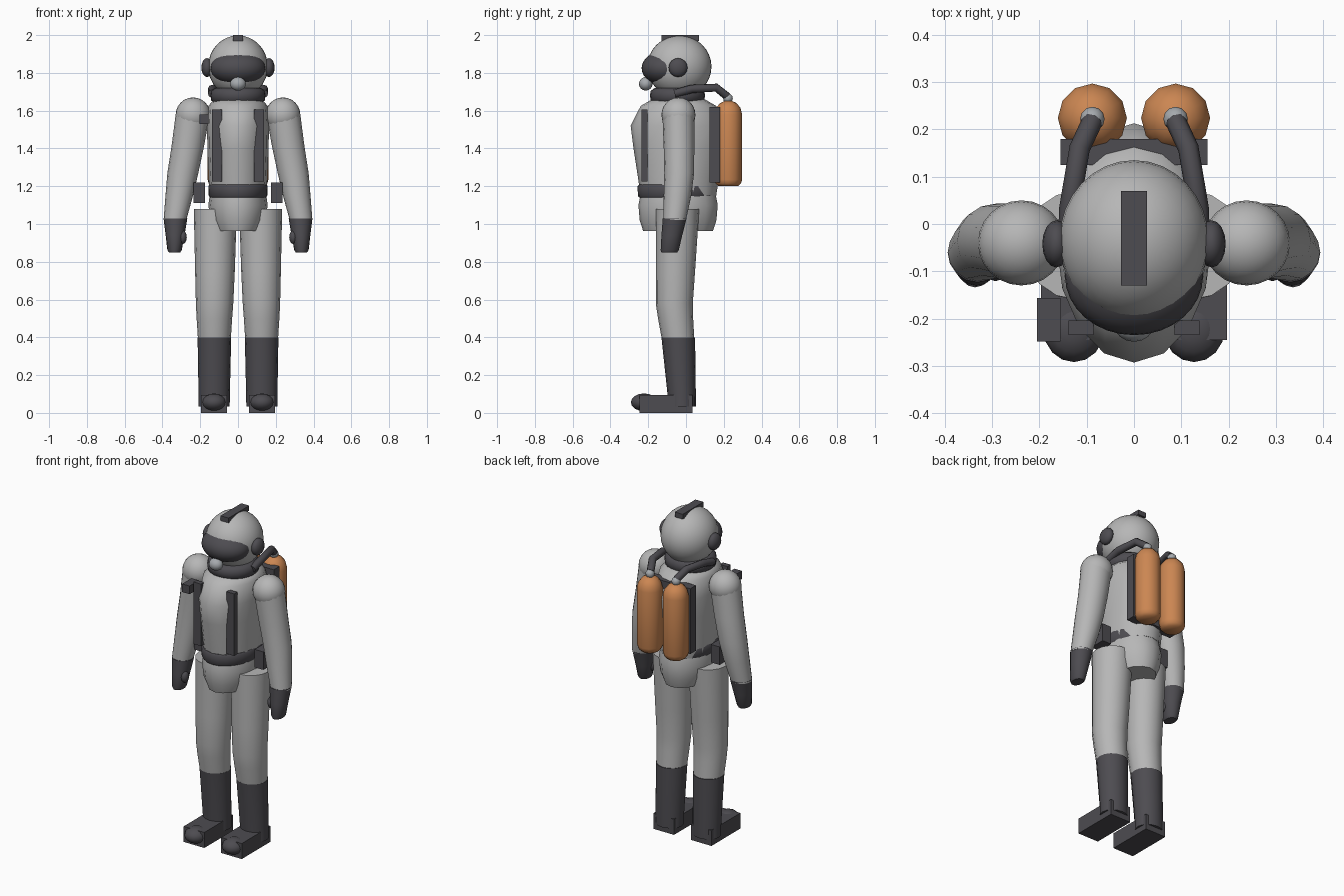
import bpy, bmesh
from math import sin, cos, pi, radians
from mathutils import Vector

if "Cube" in bpy.data.objects:
    bpy.data.objects.remove(bpy.data.objects["Cube"], do_unlink=True)


def material(name, rgb):
    m = bpy.data.materials.new(name)
    m.use_nodes = True
    m.diffuse_color = (*rgb, 1)
    m.node_tree.nodes["Principled BSDF"].inputs["Base Color"].default_value = (*rgb, 1)
    return m


SUIT = material("suit_grey", (0.47, 0.47, 0.47))
DARK = material("dark_rubber", (0.075, 0.072, 0.082))
TANK = material("tank_orange", (0.6, 0.24, 0.085))
METAL = material("metal_grey", (0.38, 0.4, 0.42))


def finish(bm, name, mat, smooth=True):
    bmesh.ops.recalc_face_normals(bm, faces=bm.faces)
    me = bpy.data.meshes.new(name)
    bm.to_mesh(me)
    bm.free()
    me.materials.append(mat)
    ob = bpy.data.objects.new(name, me)
    bpy.context.collection.objects.link(ob)
    if smooth:
        bpy.ops.object.select_all(action='DESELECT')
        bpy.context.view_layer.objects.active = ob
        ob.select_set(True)
        bpy.ops.object.shade_smooth_by_angle(angle=radians(50))
    return ob


def box(name, mat, low, high):
    bm = bmesh.new()
    bmesh.ops.create_cube(bm, size=1)
    low, high = Vector(low), Vector(high)
    for v in bm.verts:
        v.co = (low + high) / 2 + v.co * (high - low)
    return finish(bm, name, mat, False)


def ball(name, mat, centre, radii, seg=24):
    bm = bmesh.new()
    bmesh.ops.create_uvsphere(bm, u_segments=seg, v_segments=seg // 2, radius=1)
    for v in bm.verts:
        v.co = Vector(centre) + v.co * Vector(radii)
    return finish(bm, name, mat)


def loft(name, mat, rings, seg=16):
    """Skin level elliptical rings given as (x, y, z, x radius, y radius)."""
    bm = bmesh.new()
    loops = []
    for x, y, z, rx, ry in rings:
        loops.append([bm.verts.new((x + rx * cos(2 * pi * i / seg),
                                    y + ry * sin(2 * pi * i / seg), z)) for i in range(seg)])
    for a, b in zip(loops, loops[1:]):
        for i in range(seg):
            j = (i + 1) % seg
            bm.faces.new((a[i], a[j], b[j], b[i]))
    bm.faces.new(loops[0])
    bm.faces.new(loops[-1])
    return finish(bm, name, mat)


def hose(name, mat, points, radius):
    cu = bpy.data.curves.new(name, 'CURVE')
    cu.dimensions = '3D'
    cu.bevel_depth = radius
    cu.bevel_resolution = 2
    cu.use_fill_caps = True
    sp = cu.splines.new('POLY')
    sp.points.add(len(points) - 1)
    for p, co in zip(sp.points, points):
        p.co = (*co, 1)
    cu.materials.append(mat)
    ob = bpy.data.objects.new(name, cu)
    bpy.context.collection.objects.link(ob)


# Helmet
ball("helmet", SUIT, (0, -0.035, 1.833), (0.158, 0.17, 0.165), 32)
ball("visor", DARK, (0, -0.11, 1.825), (0.146, 0.125, 0.092), 32)
ball("mouth_valve", METAL, (0, -0.213, 1.742), (0.042, 0.036, 0.036), 16)
box("helmet_crest", DARK, (-0.027, -0.13, 1.97), (0.027, 0.07, 2.0))

# Collar, torso, belt and hips
loft("collar", DARK, [(0, -0.045, z, rx, ry) for z, rx, ry in (
    (1.64, 0.125, 0.125), (1.655, 0.142, 0.142), (1.68, 0.146, 0.146),
    (1.705, 0.142, 0.142), (1.72, 0.12, 0.12))], 24)
loft("torso", SUIT, [(0, -0.04, z, rx, ry) for z, rx, ry in (
    (1.15, 0.15, 0.2), (1.25, 0.156, 0.215), (1.4, 0.162, 0.238),
    (1.52, 0.164, 0.253), (1.625, 0.158, 0.2), (1.66, 0.125, 0.14))])
loft("belt", DARK, [(0, -0.05, z, rx, ry) for z, rx, ry in (
    (1.14, 0.148, 0.198), (1.15, 0.155, 0.205), (1.2, 0.157, 0.206),
    (1.21, 0.15, 0.198))], 24)
loft("hips", SUIT, [(0, -0.042, z, rx, ry) for z, rx, ry in (
    (0.963, 0.12, 0.185), (1.02, 0.145, 0.203), (1.1, 0.157, 0.21),
    (1.15, 0.15, 0.2))])

# Backpack plate and shoulder radio
box("back_plate", DARK, (-0.155, 0.125, 1.22), (0.155, 0.18, 1.62))
box("shoulder_radio", DARK, (-0.205, -0.248, 1.53), (-0.155, -0.157, 1.58))

for s, side in ((1, "left"), (-1, "right")):
    # Helmet side caps and chest gear
    ball(side + "_ear_cap", DARK, (s * 0.164, -0.042, 1.828), (0.03, 0.05, 0.05), 16)
    box(side + "_strap", DARK, (s * 0.112 - 0.026, -0.235, 1.225),
        (s * 0.112 + 0.026, -0.204, 1.605))
    box(side + "_pouch", DARK, (s * 0.205 - 0.03, -0.09, 1.11),
        (s * 0.205 + 0.03, 0.01, 1.22))

    # Arm and glove
    ball(side + "_shoulder", SUIT, (s * 0.238, -0.04, 1.578), (0.092, 0.09, 0.092))
    loft(side + "_arm", SUIT, [
        (s * 0.334, -0.06, 1.02, 0.06, 0.06), (s * 0.311, -0.045, 1.15, 0.073, 0.073),
        (s * 0.292, -0.036, 1.27, 0.082, 0.079), (s * 0.266, -0.037, 1.41, 0.086, 0.081),
        (s * 0.24, -0.04, 1.58, 0.09, 0.085)])
    loft(side + "_glove", DARK, [
        (s * 0.336, -0.088, 0.85, 0.03, 0.042), (s * 0.336, -0.086, 0.862, 0.038, 0.048),
        (s * 0.333, -0.075, 0.94, 0.05, 0.055), (s * 0.331, -0.06, 1.03, 0.063, 0.063)])
    ball(side + "_thumb", DARK, (s * 0.293, -0.095, 0.93), (0.022, 0.026, 0.036), 12)

    # Leg and boot
    loft(side + "_leg", SUIT, [
        (s * 0.125, -0.042, 0.39, 0.087, 0.086), (s * 0.125, -0.055, 0.5, 0.094, 0.093),
        (s * 0.124, -0.062, 0.58, 0.099, 0.098), (s * 0.122, -0.056, 0.75, 0.105, 0.104),
        (s * 0.12, -0.045, 1.08, 0.114, 0.115)])
    loft(side + "_boot_shaft", DARK, [
        (s * 0.127, -0.021, 0.035, 0.083, 0.073), (s * 0.126, -0.023, 0.1, 0.083, 0.075),
        (s * 0.125, -0.041, 0.4, 0.089, 0.089)])
    box(side + "_foot", DARK, (s * 0.127 - 0.07, -0.245, 0), (s * 0.127 + 0.07, 0.035, 0.095))
    ball(side + "_toe_cap", DARK, (s * 0.127, -0.222, 0.056), (0.065, 0.07, 0.047), 16)

    # Air tank, valve and hose
    loft(side + "_air_tank", TANK, [(s * 0.088, 0.224, z, r, r) for z, r in (
        (1.2, 0.052), (1.215, 0.067), (1.235, 0.073), (1.58, 0.073),
        (1.615, 0.064), (1.64, 0.044), (1.652, 0.018))], 12)
    ball(side + "_tank_valve", METAL, (s * 0.088, 0.222, 1.665), (0.026, 0.026, 0.026), 12)
    hose(side + "_air_hose", DARK, [
        (s * 0.088, 0.218, 1.675), (s * 0.115, 0.16, 1.722),
        (s * 0.137, 0.03, 1.715), (s * 0.138, -0.06, 1.69)], 0.022)
